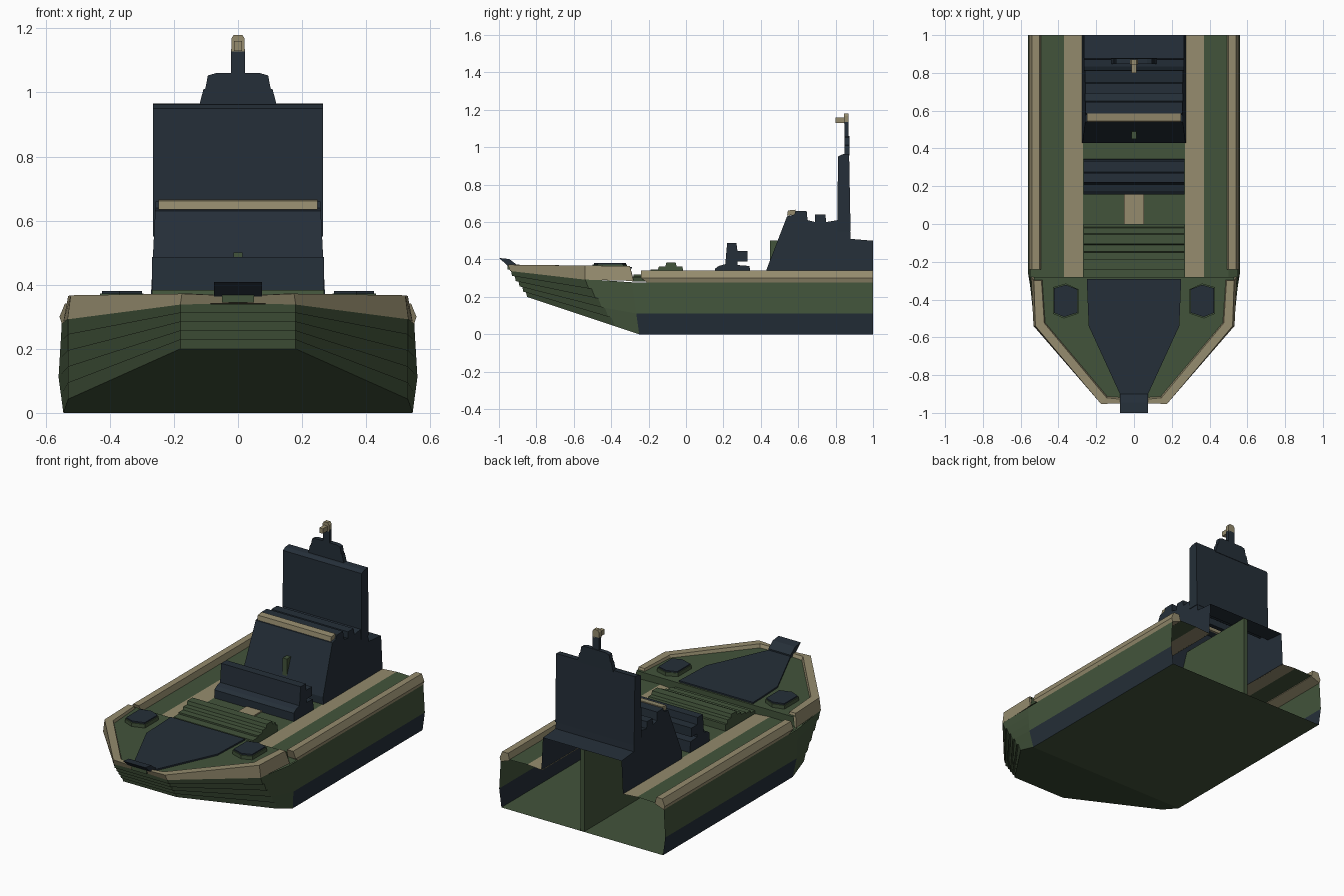
import bpy, bmesh
from mathutils import Vector

if "Cube" in bpy.data.objects:
    bpy.data.objects.remove(bpy.data.objects["Cube"])


def material(name, rgb):
    m = bpy.data.materials.new(name)
    m.diffuse_color = (*rgb, 1)
    m.use_nodes = True
    m.node_tree.nodes["Principled BSDF"].inputs["Base Color"].default_value = m.diffuse_color
    return m


GREEN = material("olive_green", (0.055, 0.088, 0.043))
NAVY = material("dark_navy", (0.018, 0.028, 0.040))
TAN = material("sand_tan", (0.30, 0.26, 0.155))


def build(name, verts, faces, mats, rule=None, mirror=False, inside=None, drop=None):
    """Mesh from points; rule picks a material slot, inside orients open sheets."""
    bm = bmesh.new()
    vs = [bm.verts.new(v) for v in verts]
    for f in faces:
        bm.faces.new([vs[i] for i in f])
    bmesh.ops.remove_doubles(bm, verts=bm.verts, dist=1e-5)
    bmesh.ops.recalc_face_normals(bm, faces=bm.faces)
    if inside:
        p = Vector(inside)
        s = sum(f.normal.dot(f.calc_center_median() - p) * f.calc_area() for f in bm.faces)
        if s < 0:
            bmesh.ops.reverse_faces(bm, faces=bm.faces)
    if drop:
        gone = [f for f in bm.faces if drop(f.calc_center_median(), f.normal)]
        bmesh.ops.delete(bm, geom=gone, context='FACES')
    if rule:
        for f in bm.faces:
            f.material_index = rule(f.calc_center_median(), f.normal)
    me = bpy.data.meshes.new(name)
    bm.to_mesh(me)
    bm.free()
    for m in mats:
        me.materials.append(m)
    ob = bpy.data.objects.new(name, me)
    bpy.context.collection.objects.link(ob)
    if mirror:
        ob.modifiers.new("mirror", 'MIRROR')
    return ob


def loft(name, rings, mats, closed=True, caps=True, extra=(), **kw):
    """Skin a row of equal-length rings."""
    n, verts, faces = len(rings[0]), [p for r in rings for p in r], []
    for i in range(len(rings) - 1):
        for j in range(n if closed else n - 1):
            k = (j + 1) % n
            faces.append((i * n + j, i * n + k, (i + 1) * n + k, (i + 1) * n + j))
    if caps:
        faces += [tuple(range(n)), tuple(range((len(rings) - 1) * n, len(rings) * n))]
    for poly in extra:
        faces.append(tuple(range(len(verts), len(verts) + len(poly))))
        verts += list(poly)
    return build(name, verts, faces, mats, **kw)


def across(name, profile, w, mat, **kw):
    """Extrude a (y, z) profile from -w to w."""
    return loft(name, [[(s * w, y, z) for y, z in profile] for s in (-1, 1)], [mat], **kw)


def plate(name, outline, z0, z1, mat, mirror=True):
    """Extrude an (x, y) outline upward."""
    return loft(name, [[(x, y, z) for x, y in outline] for z in (z0, z1)], [mat], mirror=mirror)


def box(name, x, y0, y1, z0, z1, mat):
    return across(name, [(y0, z0), (y0, z1), (y1, z1), (y1, z0)], x, mat)


# hull shell with overlapping bow planks, open at the stern
def hull_ring(t, i, lip):
    yb = -0.85 - 0.02 * i - 0.006 * lip
    yk = -0.38 - 0.035 * i - 0.02 * lip
    xs = 0.545 + 0.0375 * t if t <= 0.4 else 0.56 - 0.0167 * (t - 0.4)
    return [(0, yb, 0.20 + 0.14 * t), (0.18, yb, 0.20 + 0.14 * t),
            (0.53, yk, 0.043 + 0.252 * t), (xs, -0.25 - 0.04 * t, 0.278 * t),
            (xs, 1, 0.278 * t)]


rings = []
for i in range(5):
    rings += [hull_ring(i / 5, i, 0), hull_ring((i + 1) / 5, i, 1)]
keel = hull_ring(0, 0, 0)
loft("hull", rings, [GREEN, NAVY], closed=False, caps=False, mirror=True,
     extra=[keel[:4] + [(0, -0.25, 0)], [(0, -0.25, 0), keel[3], keel[4], (0, 1, 0)]],
     inside=(0, 0.2, 0.35),
     rule=lambda c, n: int(c.y > 0.2 and c.z < 0.112 and abs(n.z) < 0.5))

# side rails and bow rail
rail = [(0.55, 0.278), (0.557, 0.30), (0.54, 0.342), (0.50, 0.342), (0.49, 0.30)]
loft("side_rail", [[(x, y + (0.03 if z < 0.3 else 0), z) for x, z in rail] if y < 0 else
                   [(x, y, z) for x, z in rail] for y in (-0.24, 1)], [TAN], mirror=True)
loft("bow_rail", [
    [(0.545, -0.28, 0.285), (0.53, -0.30, 0.365), (0.49, -0.30, 0.365), (0.48, -0.29, 0.33)],
    [(0.532, -0.54, 0.292), (0.522, -0.54, 0.367), (0.475, -0.525, 0.367), (0.465, -0.52, 0.33)],
    [(0.18, -0.94, 0.338), (0.175, -0.952, 0.372), (0.145, -0.92, 0.372), (0.14, -0.91, 0.34)],
    [(0, -0.94, 0.343), (0, -0.95, 0.365), (0, -0.935, 0.365), (0, -0.92, 0.34)]],
    [TAN], caps=False, mirror=True, extra=[
    [(0.545, -0.28, 0.285), (0.53, -0.30, 0.365), (0.49, -0.30, 0.365), (0.48, -0.29, 0.33)]])

# side decks with a sand inner strip
deck = [(0.55, 0.283), (0.50, 0.305), (0.37, 0.308), (0.27, 0.30)]
loft("side_deck", [[(x, y, z) for x, z in deck] for y in (-0.29, 1)], [GREEN, TAN],
     closed=False, caps=False, mirror=True, inside=(0, 0, -5),
     rule=lambda c, n: int(abs(c.x) < 0.37))

# cockpit floor
loft("cockpit_floor", [[(-0.27, y, 0.30), (0.27, y, 0.30)] for y in (-0.29, 0.44)],
     [GREEN], closed=False, caps=False, inside=(0, 0, -5))

# bow deck with its rear step
edge = [(0, -0.28), (0.53, -0.28), (0.51, -0.54), (0.165, -0.93), (0, -0.93)]
build("bow_deck", [(x, y, 0.35) for x, y in edge] + [(0, -0.28, 0.29), (0.54, -0.28, 0.285)],
      [(0, 1, 2, 3, 4), (0, 1, 6, 5)], [GREEN], mirror=True, inside=(0, -0.6, -3))
plate("bow_panel", [(0, -0.29), (0.25, -0.29), (0.24, -0.54), (0.07, -0.91), (0, -0.91)],
      0.351, 0.36, NAVY)
plate("deck_hatch_frame", [(0.295, -0.345), (0.36, -0.315), (0.43, -0.335),
                           (0.43, -0.475), (0.37, -0.50), (0.295, -0.475)], 0.35, 0.372, GREEN)
plate("deck_hatch", [(0.30, -0.345), (0.36, -0.322), (0.424, -0.34),
                     (0.424, -0.47), (0.37, -0.492), (0.30, -0.47)], 0.372, 0.38, NAVY)

# bow tip
across("bow_tip", [(-1, 0.408), (-0.945, 0.402), (-0.90, 0.368), (-0.90, 0.35),
                   (-0.94, 0.355)], 0.075, NAVY)
box("bow_bracket", 0.05, -0.955, -0.92, 0.345, 0.368, GREEN)

# stepped cockpit slats and floor pad
across("cockpit_steps", [(-0.28, 0.30), (-0.28, 0.32), (-0.24, 0.32), (-0.24, 0.335),
                         (-0.19, 0.335), (-0.19, 0.345), (-0.15, 0.345), (-0.145, 0.362),
                         (-0.11, 0.362), (-0.105, 0.383), (-0.055, 0.383), (-0.05, 0.362),
                         (-0.02, 0.362), (-0.015, 0.34), (0, 0.34), (0, 0.30)], 0.268, GREEN)
box("floor_pad", 0.052, 0.0, 0.155, 0.30, 0.308, TAN)

# bench seat
across("bench", [(0.155, 0.30), (0.155, 0.35), (0.175, 0.365), (0.21, 0.375), (0.22, 0.487),
                 (0.27, 0.487), (0.275, 0.445), (0.33, 0.445), (0.33, 0.39), (0.275, 0.39),
                 (0.275, 0.37), (0.34, 0.365), (0.345, 0.30)], 0.268, NAVY)

# console shell, open below and behind
cons = [(0.43, 0.30), (0.43, 0.345), (0.54, 0.63), (0.58, 0.64), (0.585, 0.66), (0.645, 0.66),
        (0.65, 0.61), (0.69, 0.60), (0.69, 0.64), (0.745, 0.64), (0.75, 0.60), (0.81, 0.61),
        (0.875, 0.61), (0.88, 0.51), (1, 0.50), (1, 0.30)]
loft("console", [[(s * (0.275 - 0.05 * (z - 0.3)), y, z) for y, z in cons] for s in (-1, 1)],
     [NAVY], drop=lambda c, n: c.z < 0.31 or c.y > 0.99)
across("console_trim", [(0.54, 0.634), (0.545, 0.662), (0.585, 0.666), (0.585, 0.64)],
       0.248, TAN)
box("stern_divider", 0.014, 0.45, 0.998, 0.002, 0.50, GREEN)

# tall screen, stepped tower and mast
across("screen", [(0.81, 0.55), (0.812, 0.95), (0.835, 0.962), (0.872, 0.965), (0.88, 0.55)],
       0.266, NAVY)
tower = [(0, 0.955), (0.122, 0.955), (0.108, 1.01), (0.102, 1.012), (0.094, 1.053),
         (0.07, 1.06), (0, 1.06)]
loft("tower", [[(x, y, z) for x, z in tower] for y in (0.848, 0.875)], [NAVY], mirror=True)
box("mast", 0.022, 0.848, 0.87, 1.05, 1.135, NAVY)

# mast head
box("mast_lamp", 0.012, 0.80, 0.85, 1.13, 1.16, TAN)
head = [(0, 1.128), (0.021, 1.128), (0.021, 1.168), (0.013, 1.18), (0, 1.18)]
loft("mast_head", [[(x, y, z) for x, z in head] for y in (0.845, 0.87)], [TAN], mirror=True)
